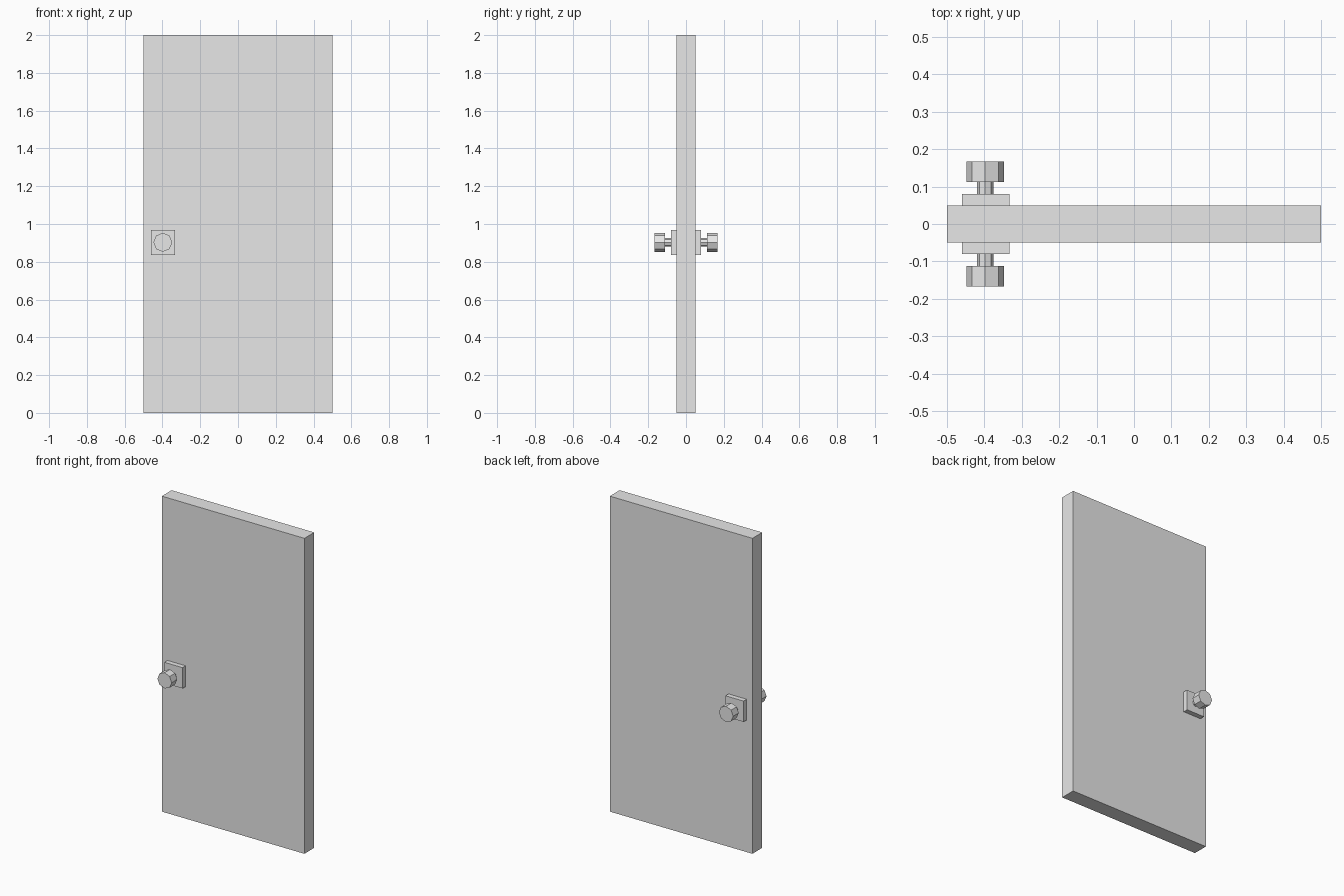
import bpy
import math

if "Cube" in bpy.data.objects:
    bpy.data.objects.remove(bpy.data.objects["Cube"])

grey = bpy.data.materials.new("plain grey")
grey.diffuse_color = (0.8, 0.8, 0.8, 1)
grey.use_nodes = True
grey.node_tree.nodes["Principled BSDF"].inputs["Base Color"].default_value = grey.diffuse_color

KNOB_X, KNOB_Z = -0.398, 0.903


def box(name, x, y, z):
    """Box from (min, max) pairs."""
    lo, hi = zip(x, y, z)
    bpy.ops.mesh.primitive_cube_add(size=1, location=[(a + b) / 2 for a, b in zip(lo, hi)])
    ob = bpy.context.object
    ob.name = name
    ob.scale = [b - a for a, b in zip(lo, hi)]
    bpy.ops.object.transform_apply(location=False, rotation=False, scale=True)
    ob.data.materials.append(grey)


def octagon_rod(name, radius, y0, y1):
    """Eight-sided cylinder along y, with a corner pointing straight up."""
    bpy.ops.mesh.primitive_cylinder_add(
        vertices=8, radius=radius, depth=abs(y1 - y0),
        location=(KNOB_X, (y0 + y1) / 2, KNOB_Z), rotation=(math.pi / 2, 0, 0))
    ob = bpy.context.object
    ob.name = name
    ob.data.materials.append(grey)


# Door slab
box("door_panel", (-0.5, 0.5), (-0.049, 0.049), (0, 2))

# Backplate, stem and knob on both faces
for side, s in (("front", -1), ("back", 1)):
    box(side + "_backplate", (-0.46, -0.333), sorted((s * 0.049, s * 0.08)), (0.837, 0.969))
    octagon_rod(side + "_stem", 0.022, s * 0.08, s * 0.112)
    octagon_rod(side + "_knob", 0.05, s * 0.112, s * 0.167)
